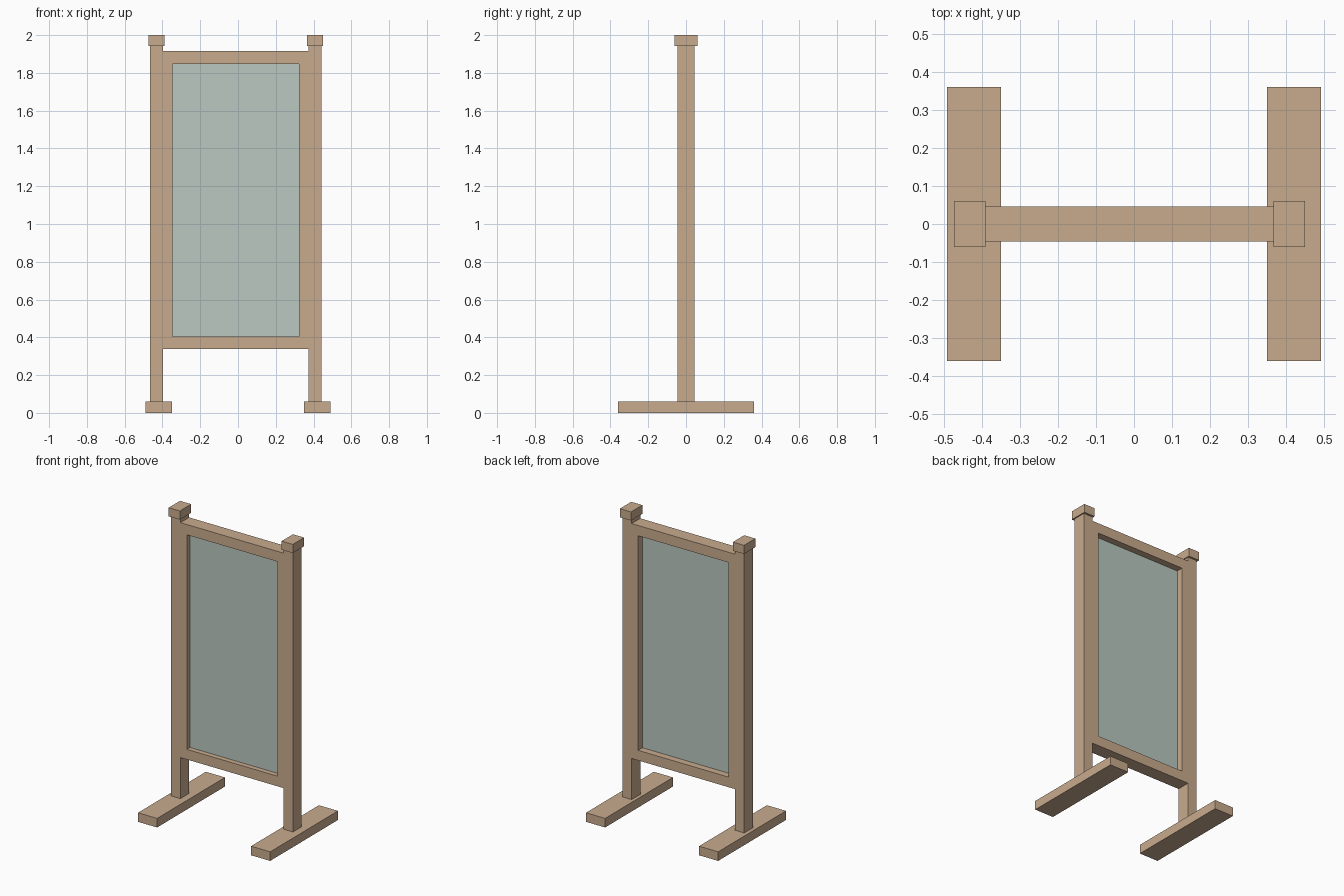
import bpy

if "Cube" in bpy.data.objects:
    bpy.data.objects.remove(bpy.data.objects["Cube"])


def material(name, rgb):
    m = bpy.data.materials.new(name)
    m.diffuse_color = (*rgb, 1.0)
    m.use_nodes = True
    m.node_tree.nodes["Principled BSDF"].inputs["Base Color"].default_value = m.diffuse_color
    return m


wood = material("light_wood", (0.584, 0.407, 0.270))
glass = material("pale_green_glass", (0.491, 0.578, 0.527))


def box(name, x, y, z, mat):
    """Axis-aligned box from (min, max) ranges."""
    bpy.ops.mesh.primitive_cube_add(size=1)
    o = bpy.context.object
    o.name = name
    for v in o.data.vertices:
        v.co = [r[0] if c < 0 else r[1] for c, r in zip(v.co, (x, y, z))]
    o.data.materials.append(mat)
    return o


CX = -0.012          # the framed panel sits slightly off the feet centre
D = 0.046            # half depth of posts and frame
POST_IN, POST_OUT = 0.384, 0.453
OPEN = 0.336         # half width of the glazed opening


def side_range(s, inner, outer, cx=CX):
    return sorted((cx + s * inner, cx + s * outer))


for side, s in (("left", -1), ("right", 1)):
    # floor foot, post, cap and the stile beside the post
    box(side + "_foot", side_range(s, 0.349, 0.491, 0), (-0.36, 0.36), (0, 0.061), wood)
    box(side + "_post", side_range(s, POST_IN, POST_OUT), (-D, D), (0.061, 1.942), wood)
    box(side + "_cap", side_range(s, 0.378, 0.461), (-0.06, 0.06), (1.942, 2.0), wood)
    box(side + "_stile", side_range(s, OPEN, POST_IN), (-D, D), (0.405, 1.846), wood)

# rails between the posts
RAIL_X = (CX - POST_IN, CX + POST_IN)
box("top_rail", RAIL_X, (-D, D), (1.846, 1.915), wood)
box("bottom_rail", RAIL_X, (-D, D), (0.337, 0.405), wood)

# recessed pane
box("glass_pane", (CX - OPEN, CX + OPEN), (-0.012, 0.0), (0.405, 1.846), glass)
